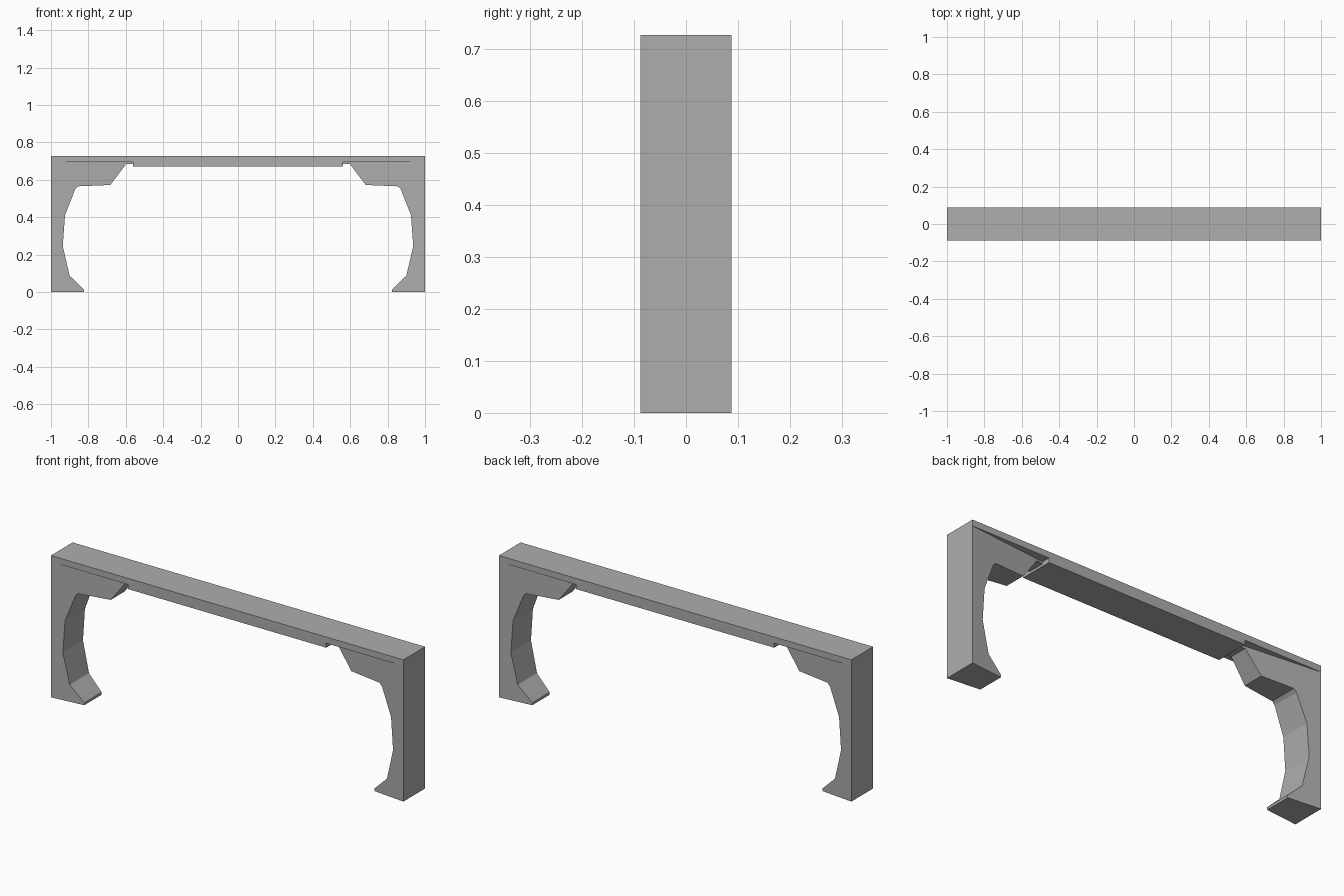
import bpy, bmesh

if "Cube" in bpy.data.objects:
    bpy.data.objects.remove(bpy.data.objects["Cube"])

HALF = 0.088    # half depth of the beam
TAPER = 0.1     # legs get thinner towards the middle

grey = bpy.data.materials.new("plain grey")
grey.diffuse_color = (0.42, 0.42, 0.42, 1)
grey.use_nodes = True
grey.node_tree.nodes["Principled BSDF"].inputs["Base Color"].default_value = grey.diffuse_color


def prism(name, profile, half_depth):
    """Extrude an x/z profile along y, with a half depth that depends on x."""
    bm = bmesh.new()
    front = [bm.verts.new((x, -half_depth(x), z)) for x, z in profile]
    back = [bm.verts.new((x, half_depth(x), z)) for x, z in profile]
    bm.faces.new(front)
    bm.faces.new(back[::-1])
    n = len(profile)
    for i in range(n):
        j = (i + 1) % n
        bm.faces.new((front[i], back[i], back[j], front[j]))
    bmesh.ops.recalc_face_normals(bm, faces=bm.faces)
    mesh = bpy.data.meshes.new(name)
    bm.to_mesh(mesh)
    bm.free()
    mesh.materials.append(grey)
    obj = bpy.data.objects.new(name, mesh)
    bpy.context.collection.objects.link(obj)


# Top beam, thicker between the brackets
prism("top_beam",
      [(-1, 0.727), (-1, 0.695), (-0.562, 0.695), (-0.562, 0.672),
       (0.562, 0.672), (0.562, 0.695), (1, 0.695), (1, 0.727)],
      lambda x: HALF)

# Curved leg with foot and bracket, tapering inwards
leg = [(1, 0), (0.823, 0), (0.823, 0.013), (0.9, 0.087), (0.937, 0.245),
       (0.925, 0.41), (0.87, 0.55), (0.855, 0.565), (0.683, 0.572),
       (0.598, 0.684), (0.562, 0.684), (0.562, 0.695), (1, 0.695)]
for side, name in ((-1, "left_leg"), (1, "right_leg")):
    prism(name, [(side * x, z) for x, z in leg],
          lambda x: HALF - TAPER * (1 - abs(x)))
